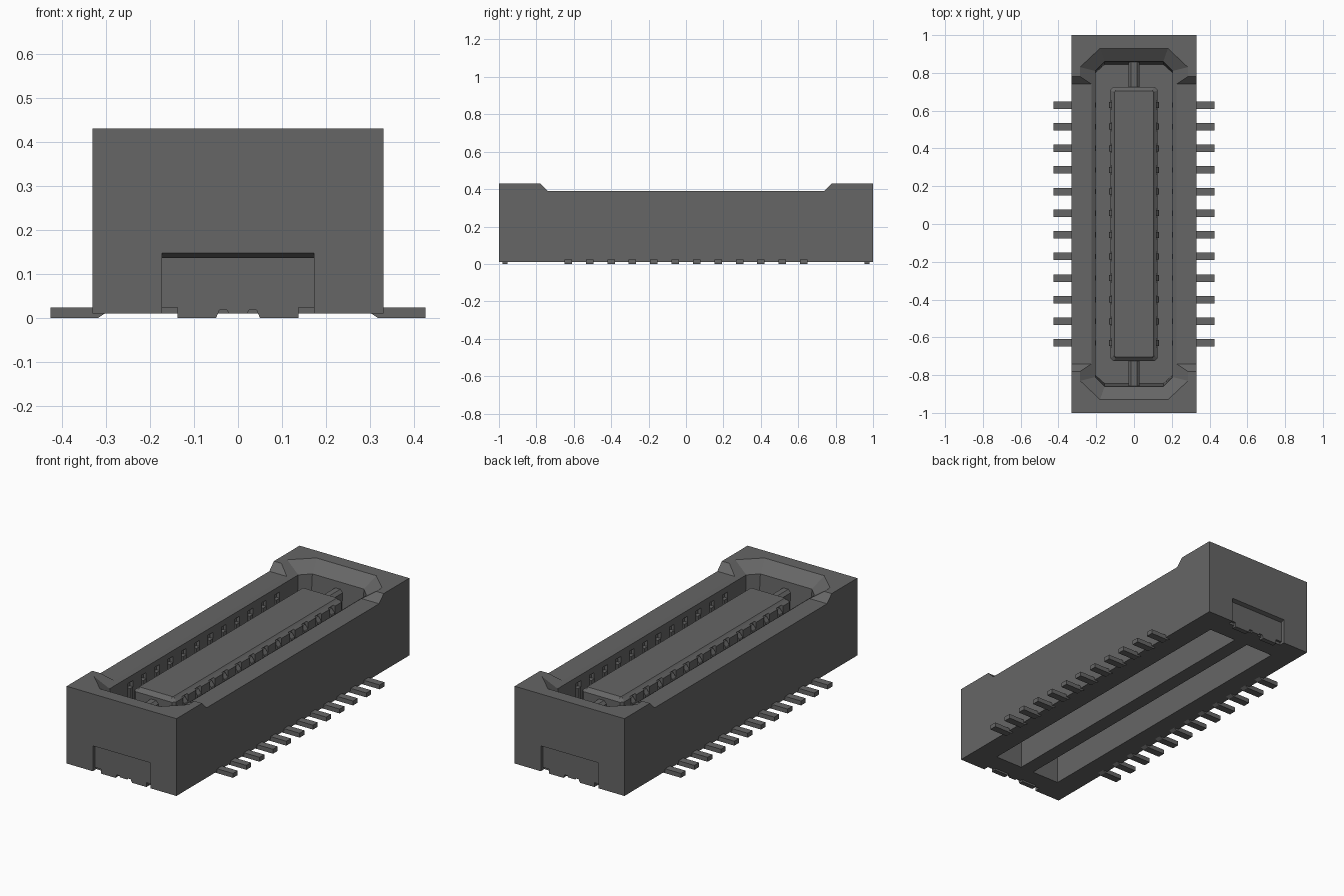
import bpy, bmesh, math

cube = bpy.data.objects.get("Cube")
if cube:
    bpy.data.objects.remove(cube, do_unlink=True)

grey = bpy.data.materials.new("dark grey")
grey.use_nodes = True
COLOUR = (0.133, 0.133, 0.133, 1)
grey.diffuse_color = COLOUR
grey.node_tree.nodes["Principled BSDF"].inputs["Base Color"].default_value = COLOUR

PITCH = 0.1145
PIN_YS = [(i - 5.5) * PITCH for i in range(12)]


def finish(name, bm):
    bmesh.ops.recalc_face_normals(bm, faces=bm.faces)
    mesh = bpy.data.meshes.new(name)
    bm.to_mesh(mesh)
    bm.free()
    mesh.materials.append(grey)
    ob = bpy.data.objects.new(name, mesh)
    bpy.context.collection.objects.link(ob)
    return ob


def add_loft(bm, rings):
    """Closed solid through rings of equal point count."""
    loops = [[bm.verts.new(p) for p in ring] for ring in rings]
    n = len(loops[0])
    for a, b in zip(loops, loops[1:]):
        for i in range(n):
            j = (i + 1) % n
            bm.faces.new((a[i], a[j], b[j], b[i]))
    bm.faces.new(loops[0][::-1])
    bm.faces.new(loops[-1])


def add_box(bm, x0, x1, y0, y1, z0, z1):
    add_loft(bm, [[(x0, y0, z), (x1, y0, z), (x1, y1, z), (x0, y1, z)] for z in (z0, z1)])


def loft(name, rings):
    bm = bmesh.new()
    add_loft(bm, rings)
    return finish(name, bm)


def boxes(name, specs):
    bm = bmesh.new()
    for s in specs:
        add_box(bm, *s)
    return finish(name, bm)


def octagon(xa, ya, xb, yb, z):
    """Corner-cut rectangle: (xa, ya) is on the end, (xb, yb) on the side."""
    q = [(xb, yb), (xa, ya), (-xa, ya), (-xb, yb),
         (-xb, -yb), (-xa, -ya), (xa, -ya), (xb, -yb)]
    return [(x, y, z) for x, y in q]


def cut(ob, cutter):
    cutter.hide_render = True
    mod = ob.modifiers.new("cut", 'BOOLEAN')
    mod.operation = 'DIFFERENCE'
    mod.solver = 'EXACT'
    mod.object = cutter
    bpy.context.view_layer.objects.active = ob
    bpy.ops.object.modifier_apply(modifier=mod.name)
    bpy.data.objects.remove(cutter, do_unlink=True)


def mirrored(x0, x1, y0, y1, z0, z1):
    return [(x0, x1, y0, y1, z0, z1), (-x1, -x0, y0, y1, z0, z1)]


# Housing block
housing = boxes("housing", [(-0.33, 0.33, -1, 1, 0.01, 0.43)])

# Lowered long walls with sloped ends
lower = [(-0.74, 0.39), (0.74, 0.39), (0.80, 0.45), (-0.80, 0.45)]
cut(housing, loft("wall_cutter", [[(x, y, z) for y, z in lower] for x in (-0.5, 0.5)]))

# Main cavity with a flared mouth
cut(housing, loft("cavity_cutter", [
    octagon(0.155, 0.845, 0.205, 0.80, 0.19),
    octagon(0.155, 0.86, 0.205, 0.81, 0.377),
    octagon(0.1925, 0.965, 0.325, 0.84, 0.4565)]))

# Two deep slots underneath
cut(housing, boxes("slot_cutter", mirrored(0.04, 0.205, -0.86, 0.86, -0.05, 0.165)))

# Recesses in the end walls with a bevelled upper edge
for s in (-1, 1):
    recess = [(1.05, -0.05), (0.97, -0.05), (0.97, 0.138), (1.0, 0.148), (1.05, 0.148)]
    cut(housing, loft("recess_cutter", [[(x, s * y, z) for y, z in recess]
                                        for x in (-0.173, 0.173)]))

# Contact pockets in the long inner walls
cut(housing, boxes("pocket_cutter", [b for y in PIN_YS for b in
                   mirrored(0.195, 0.222, y - 0.02, y + 0.02, 0.20, 0.345)]))

# Central tongue with bevelled top rim
tongue = loft("tongue", [
    octagon(0.110, 0.725, 0.125, 0.71, 0.18),
    octagon(0.110, 0.725, 0.125, 0.71, 0.355),
    octagon(0.098, 0.712, 0.110, 0.70, 0.367),
    octagon(0.098, 0.704, 0.102, 0.70, 0.375)])
cut(tongue, boxes("tongue_cutter", [b for y in PIN_YS for b in
                  mirrored(0.102, 0.15, y - 0.023, y + 0.023, 0.20, 0.36)]))

# Ribs joining the tongue to the end walls
rib = [(-0.03, 0.18), (0.03, 0.18), (0.03, 0.325), (0.015, 0.34), (-0.015, 0.34), (-0.03, 0.325)]
for name, s in (("front_rib", -1), ("back_rib", 1)):
    loft(name, [[(x, s * y, z) for x, z in rib] for y in (0.70, 0.87)])

# Spring contacts on the tongue, bowed outward
spring = [(0.095, 0.185), (0.118, 0.185), (0.118, 0.26), (0.132, 0.30),
          (0.128, 0.325), (0.112, 0.345), (0.095, 0.345)]
bm = bmesh.new()
for y in PIN_YS:
    for s in (-1, 1):
        add_loft(bm, [[(s * x, y + d, z) for x, z in spring] for d in (-0.016, 0.016)])
finish("tongue_contacts", bm)

# Flat contacts in the wall pockets
boxes("wall_contacts", [b for y in PIN_YS for b in
      mirrored(0.200, 0.225, y - 0.014, y + 0.014, 0.185, 0.315)])

# Solder pins along both sides, with a sloped inner foot
pin = [(0.30, 0.012), (0.318, 0.0), (0.425, 0.0), (0.425, 0.024), (0.30, 0.024)]
bm = bmesh.new()
for y in PIN_YS:
    for s in (-1, 1):
        add_loft(bm, [[(s * x, y + d, z) for x, z in pin] for d in (-0.02, 0.02)])
finish("solder_pins", bm)

# Anchor plates in the end recesses, with two feet and small relief notches
half = [(0.02, 0.01), (0.025, 0.018), (0.042, 0.018), (0.05, 0.0), (0.137, 0.0),
        (0.137, 0.024), (0.173, 0.024), (0.173, 0.138)]
outline = half + [(-x, z) for x, z in reversed(half)]
for name, s in (("front_anchor_plate", -1), ("back_anchor_plate", 1)):
    loft(name, [[(x, s * y, z) for x, z in outline] for y in (0.955, 0.982)])
